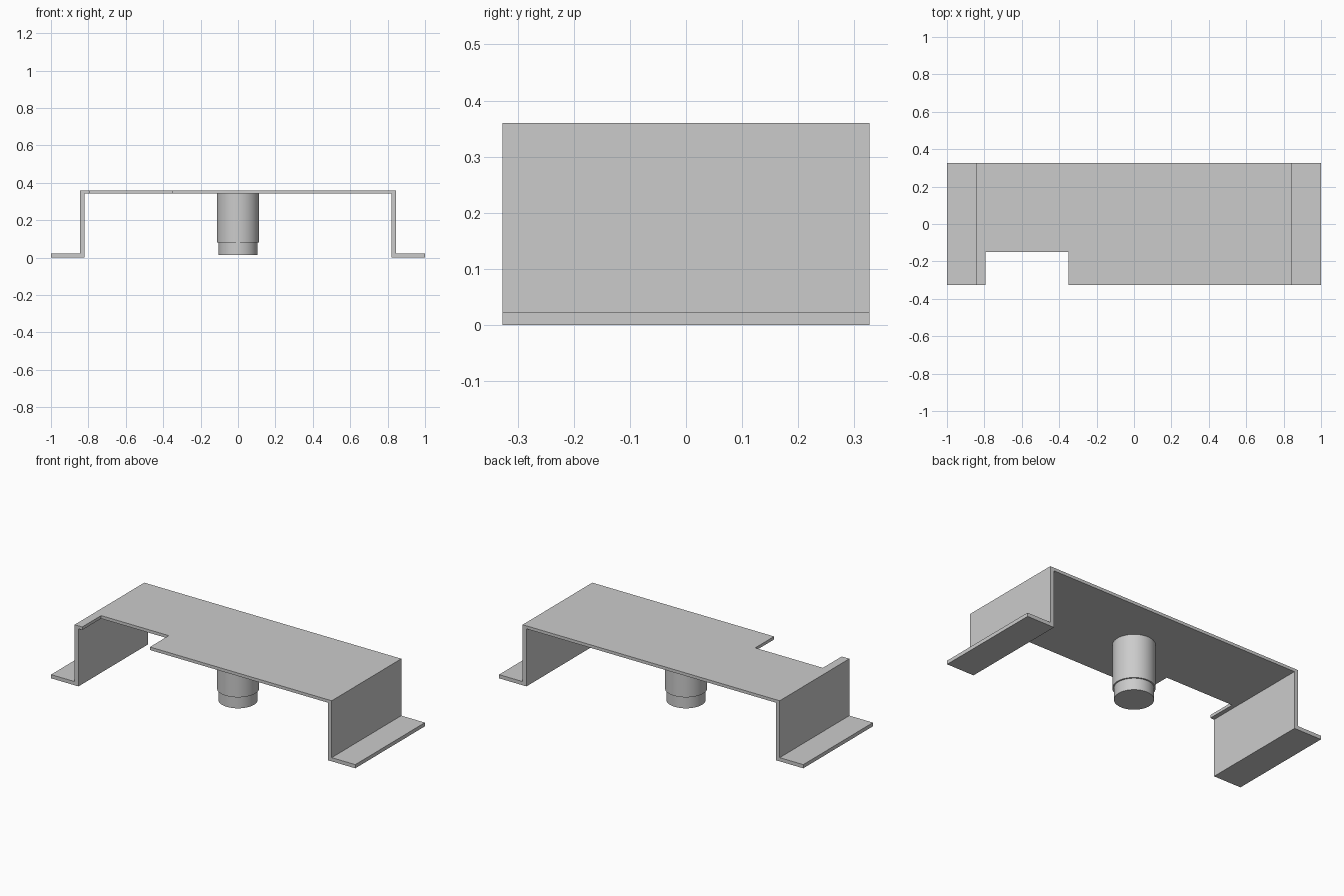
import bpy
import bmesh

cube = bpy.data.objects.get("Cube")
if cube:
    bpy.data.objects.remove(cube, do_unlink=True)

GREY = (0.6, 0.6, 0.6, 1)
metal = bpy.data.materials.new("light_grey_metal")
metal.use_nodes = True
metal.diffuse_color = GREY
metal.node_tree.nodes["Principled BSDF"].inputs["Base Color"].default_value = GREY

HALF_DEPTH = 0.327
TOP = 0.36
UNDERSIDE = 0.342


def add_object(name, bm):
    bmesh.ops.recalc_face_normals(bm, faces=bm.faces)
    mesh = bpy.data.meshes.new(name)
    bm.to_mesh(mesh)
    bm.free()
    mesh.materials.append(metal)
    obj = bpy.data.objects.new(name, mesh)
    bpy.context.collection.objects.link(obj)
    return obj


def extrude_profile(name, points, y0, y1):
    """Extrude an outline in the xz plane from y0 to y1."""
    bm = bmesh.new()
    face = bm.faces.new([bm.verts.new((x, y0, z)) for x, z in points])
    new = bmesh.ops.extrude_face_region(bm, geom=[face])["geom"]
    verts = [v for v in new if isinstance(v, bmesh.types.BMVert)]
    bmesh.ops.translate(bm, verts=verts, vec=(0, y1 - y0, 0))
    return add_object(name, bm)


# Folded bracket: half the section, mirrored to the other side
half = [(0.845, TOP), (0.845, 0.022), (1, 0.022), (1, 0), (0.82, 0), (0.82, UNDERSIDE)]
section = half + [(-x, z) for x, z in reversed(half)]
bracket = extrude_profile("bracket", section, -HALF_DEPTH, HALF_DEPTH)

# Rectangular notch in the front edge of the top plate
notch = extrude_profile("notch_cutter",
                        [(-0.795, 0.3), (-0.35, 0.3), (-0.35, 0.4), (-0.795, 0.4)],
                        -0.4, -0.15)
notch.hide_render = True
notch.hide_viewport = True
notch.display_type = 'WIRE'
cut = bracket.modifiers.new("notch", 'BOOLEAN')
cut.operation = 'DIFFERENCE'
cut.solver = 'EXACT'
cut.object = notch
bpy.context.view_layer.objects.active = bracket
bpy.ops.object.modifier_apply(modifier=cut.name)
bpy.data.objects.remove(notch, do_unlink=True)


# Stepped round post hanging beneath the plate
def add_cylinder(name, radius, z0, z1):
    bpy.ops.mesh.primitive_cylinder_add(vertices=64, radius=radius, depth=z1 - z0,
                                        location=(0, 0, (z0 + z1) / 2))
    obj = bpy.context.object
    obj.name = name
    obj.data.materials.append(metal)
    bpy.ops.object.shade_smooth_by_angle()


add_cylinder("post_body", 0.113, 0.082, UNDERSIDE + 0.005)
add_cylinder("post_tip", 0.105, 0.013, 0.09)
